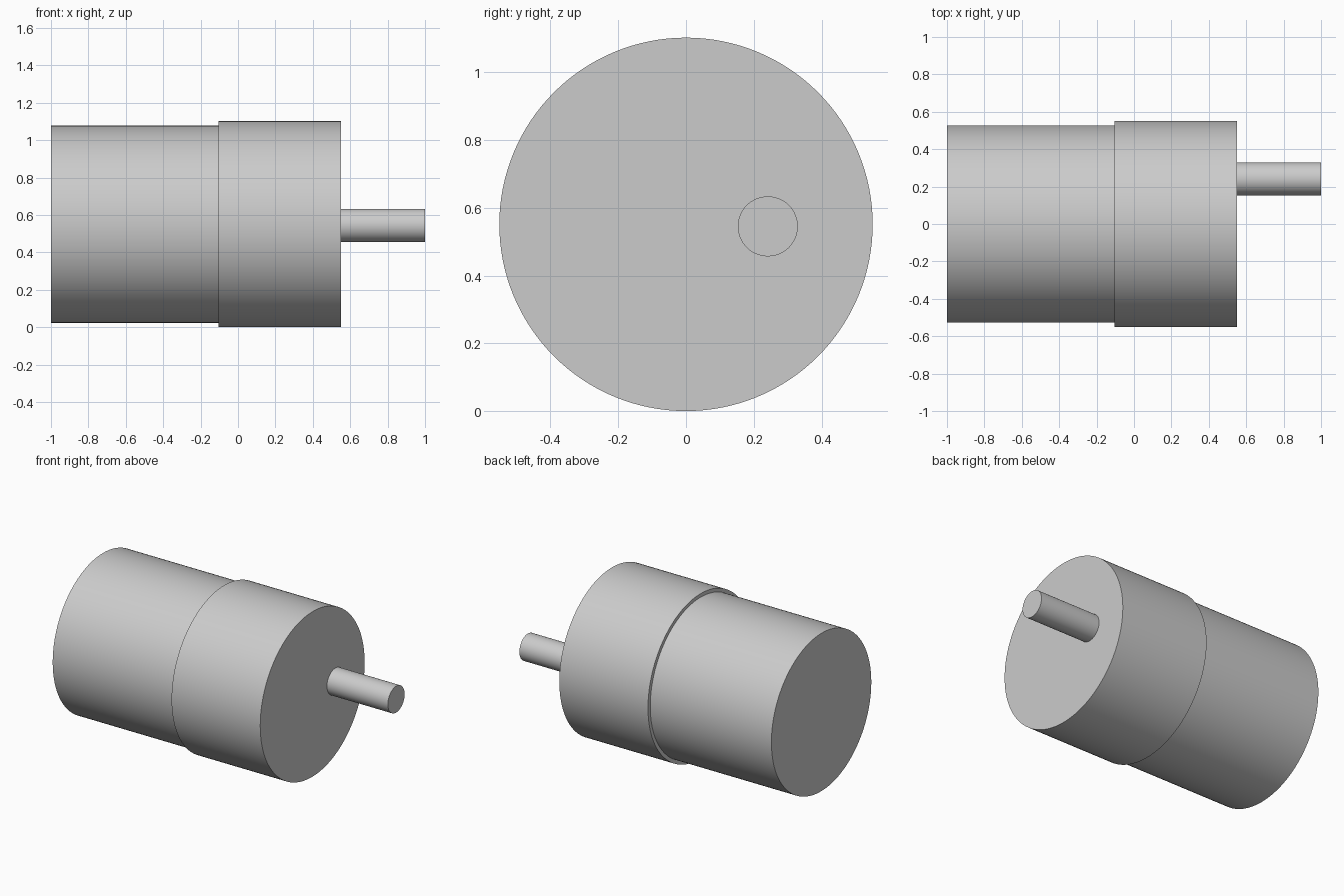
import bpy
import math

cube = bpy.data.objects.get("Cube")
if cube:
    bpy.data.objects.remove(cube, do_unlink=True)

grey = bpy.data.materials.new("light grey metal")
grey.use_nodes = True
color = (0.6, 0.6, 0.6, 1)
grey.diffuse_color = color
grey.node_tree.nodes["Principled BSDF"].inputs["Base Color"].default_value = color

AXIS_Z = 0.551


def cylinder_along_x(name, radius, x_start, x_end, y=0, z=AXIS_Z, sides=128):
    bpy.ops.mesh.primitive_cylinder_add(
        vertices=sides, radius=radius, depth=x_end - x_start,
        location=((x_start + x_end) / 2, y, z), rotation=(0, math.pi / 2, 0))
    part = bpy.context.object
    part.name = name
    part.data.materials.append(grey)
    bpy.ops.object.shade_smooth_by_angle(angle=math.radians(30))
    return part


# Motor housing
cylinder_along_x("motor_housing", 0.527, -1.0, -0.105)
# Slightly wider gearbox
cylinder_along_x("gearbox_housing", 0.551, -0.105, 0.55)
# Off-centre output shaft
cylinder_along_x("output_shaft", 0.0885, 0.55, 1.0, y=0.2415, z=0.545, sides=64)
